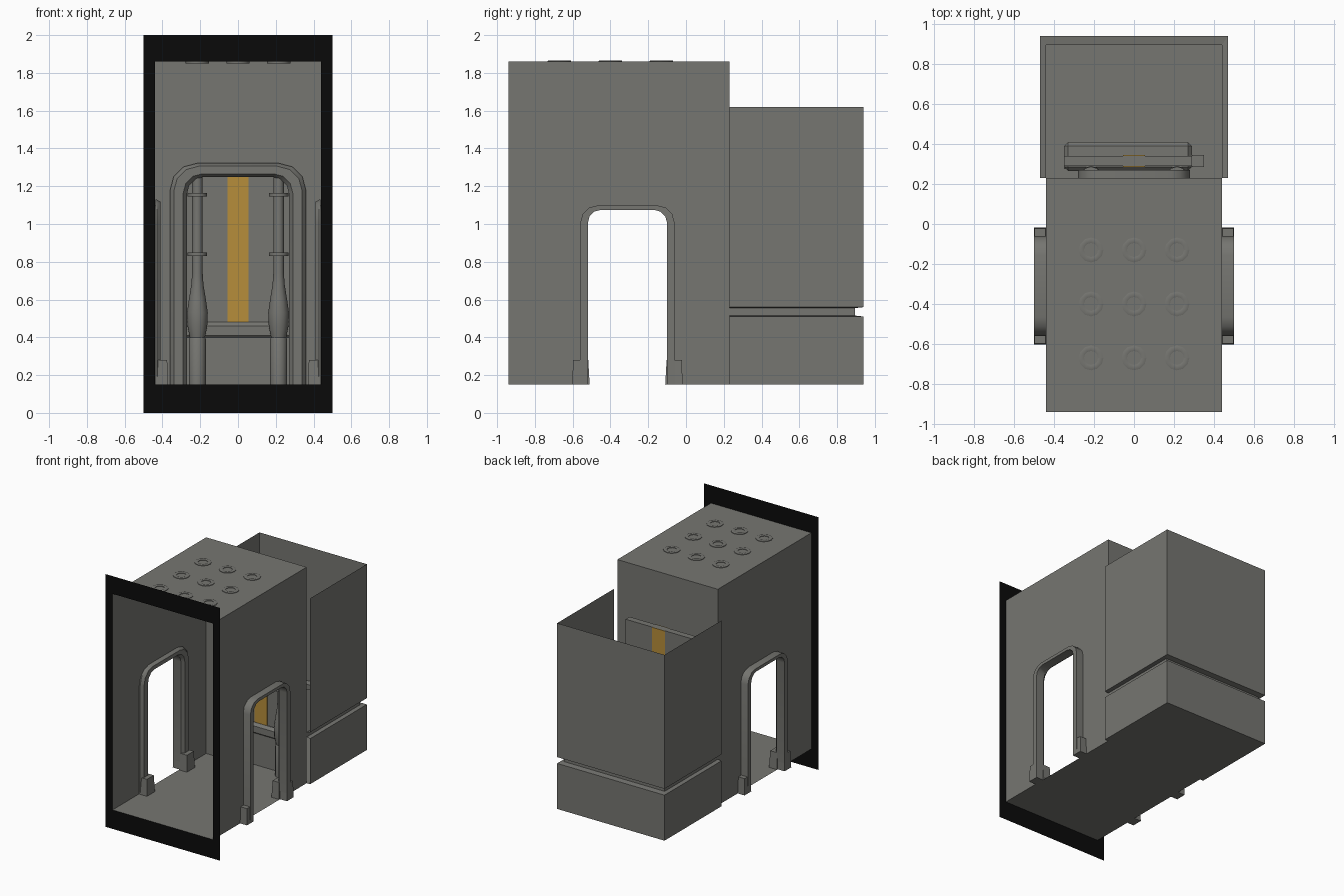
import bpy, bmesh, math
from mathutils import Vector, Matrix

cube = bpy.data.objects.get("Cube")
if cube:
    bpy.data.objects.remove(cube, do_unlink=True)


def material(name, rgb):
    m = bpy.data.materials.new(name)
    m.use_nodes = True
    m.diffuse_color = (*rgb, 1)
    bsdf = m.node_tree.nodes["Principled BSDF"]
    bsdf.inputs["Base Color"].default_value = (*rgb, 1)
    bsdf.inputs["Roughness"].default_value = 0.8
    return m


GREY = material("warm grey", (0.18, 0.18, 0.165))
BLACK = material("black", (0.003, 0.003, 0.003))
ORANGE = material("orange", (0.47, 0.27, 0.043))

FLOOR, ROOF = 0.15, 1.86
FRONT, MID, BACK = -0.94, 0.23, 0.94
ROOM = 0.44
SIDE_DOOR_Y = -0.31


def build(name, bm, mat, smooth=False):
    bmesh.ops.recalc_face_normals(bm, faces=bm.faces)
    me = bpy.data.meshes.new(name)
    bm.to_mesh(me)
    bm.free()
    me.materials.append(mat)
    ob = bpy.data.objects.new(name, me)
    bpy.context.collection.objects.link(ob)
    if smooth:
        bpy.ops.object.select_all(action='DESELECT')
        ob.select_set(True)
        bpy.context.view_layer.objects.active = ob
        bpy.ops.object.shade_smooth_by_angle(angle=math.radians(35))
    return ob


def panel(name, points, mat=GREY):
    bm = bmesh.new()
    bm.faces.new([bm.verts.new(p) for p in points])
    return build(name, bm, mat)


def box(name, x, y, z, mat=GREY, bevel=0.0, taper=1.0):
    bm = bmesh.new()
    bmesh.ops.create_cube(bm, size=1)
    for v in bm.verts:
        k = taper if v.co.z > 0 else 1
        v.co = Vector((sum(x) / 2 + v.co.x * k * (x[1] - x[0]),
                       sum(y) / 2 + v.co.y * k * (y[1] - y[0]),
                       sum(z) / 2 + v.co.z * (z[1] - z[0])))
    if bevel:
        bmesh.ops.bevel(bm, geom=bm.edges[:], offset=bevel, segments=1, affect='EDGES')
    return build(name, bm, mat)


def loft(name, rows, closed=False, smooth=False, mat=GREY):
    """Skin a surface through rows of points."""
    bm = bmesh.new()
    grid = [[bm.verts.new(p) for p in r] for r in rows]
    pairs = list(zip(grid, grid[1:]))
    if closed:
        pairs.append((grid[-1], grid[0]))
    for a, b in pairs:
        for i in range(len(a) - 1):
            bm.faces.new((a[i], a[i + 1], b[i + 1], b[i]))
    return build(name, bm, mat, smooth)


def arch(half, top, r, steps=3):
    """Door outline with rounded top corners, as (across, height)."""
    arc = [math.pi / 2 * i / steps for i in range(steps + 1)]
    right = [(half - r + r * math.cos(a), top - r + r * math.sin(a)) for a in arc]
    right = [(half, FLOOR)] + right
    return right + [(-u, v) for u, v in reversed(right)]


def arch_frame(name, half, top, r, profile, rise, place):
    """Sweep a profile of (outward, depth) around the door outline."""
    rows = [[place(u, v, d) for u, v in arch(half + o, top + o * rise, r + o * 0.6)]
            for o, d in profile]
    return loft(name, rows, closed=True, smooth=True)


def lathe(name, profile, x, y):
    turn = [2 * math.pi * i / 12 for i in range(13)]
    rows = [[(x + r * math.cos(a), y + r * math.sin(a), z) for a in turn] for r, z in profile]
    return loft(name, rows, smooth=True)


# Room shell: floor, roof, back wall with doorway
for name, z in (("room_floor", FLOOR), ("room_roof", ROOF)):
    panel(name, [(-ROOM, FRONT, z), (ROOM, FRONT, z), (ROOM, MID, z), (-ROOM, MID, z)])
wall = [(-ROOM, FLOOR), (-ROOM, ROOF), (ROOM, ROOF), (ROOM, FLOOR)]
panel("room_back_wall", [(u, MID, v) for u, v in wall + arch(0.28, 1.26, 0.1)])

# Black border around the open front
bm = bmesh.new()
outer = [bm.verts.new((x, FRONT, z)) for x, z in ((-.5, 0), (.5, 0), (.5, 2), (-.5, 2))]
inner = [bm.verts.new((x, FRONT, z)) for x, z in
         ((-ROOM, FLOOR), (ROOM, FLOOR), (ROOM, ROOF), (-ROOM, ROOF))]
for i in range(4):
    j = (i + 1) % 4
    bm.faces.new((outer[i], outer[j], inner[j], inner[i]))
build("front_border", bm, BLACK)

# Side walls with doorways, rounded frames and feet
side_outline = [(FRONT, FLOOR), (-0.56, FLOOR), (-0.56, 1.08), (-0.06, 1.08),
                (-0.06, FLOOR), (MID, FLOOR), (MID, ROOF), (FRONT, ROOF)]
side_profile = [(0, 0.06), (0, -0.01), (0.02, -0.03), (0.07, -0.03),
                (0.09, -0.01), (0.09, -0.002), (0.04, -0.002), (0.04, 0.06)]
for side, s in (("left", 1), ("right", -1)):
    panel(side + "_wall", [(s * ROOM, y, z) for y, z in side_outline])
    arch_frame(side + "_door_frame", 0.21, 1.075, 0.07, side_profile, 0.6,
               lambda u, v, d: (s * (ROOM + d), SIDE_DOOR_Y + u, v))
    for end, e in (("back", 1), ("front", -1)):
        y = SIDE_DOOR_Y + e * 0.25
        xs = sorted((s * 0.37, s * (ROOM - 0.002)))
        box(f"{side}_door_foot_{end}", xs, (y - 0.05, y + 0.05), (FLOOR, 0.28), taper=0.85)
        xs = sorted((s * ROOM, s * 0.5))
        box(f"{side}_door_outer_foot_{end}", xs, (y - 0.042, y + 0.042), (FLOOR, 0.28), taper=0.9)

# Rounded frame of the back doorway
back_profile = [(0, 0.04), (0, -0.02), (0.02, -0.045), (0.07, -0.045),
                (0.09, -0.02), (0.09, -0.002), (0.01, 0), (0.01, 0.04)]
arch_frame("back_door_frame", 0.27, 1.25, 0.09, back_profile, 0.8,
           lambda u, v, d: (u, MID + d, v))

# Rear compartment: open-topped shell with a groove around it
levels = [(FLOOR, 0), (0.51, 0), (0.515, 1), (0.555, 1), (0.56, 0), (1.62, 0)]
rows = []
for z, inset in levels:
    x, y = 0.47 - 0.03 * inset, BACK - 0.045 * inset
    rows.append([(-x, MID, z), (-x, y, z), (x, y, z), (x, MID, z)])
loft("rear_shell", rows)
panel("rear_floor", [(-.47, MID, FLOOR), (.47, MID, FLOOR), (.47, BACK, FLOOR), (-.47, BACK, FLOOR)])

# Door slab with orange stripe, sill and handle
box("door_slab", (-0.35, 0.29), (0.29, 0.34), (FLOOR, 1.47))
for name, y in (("door_stripe_front", 0.288), ("door_stripe_back", 0.342)):
    box(name, (-0.055, 0.055), (y - 0.002, y + 0.002), (0.46, 1.47), ORANGE)
box("door_sill", (-0.35, 0.29), (0.265, 0.41), (0.39, 0.48), bevel=0.02)
box("door_sill_base", (-0.35, 0.27), (0.275, 0.36), (FLOOR, 0.4))
box("door_handle", (0.29, 0.35), (0.285, 0.345), (0.9, 1.0))

# Posts beside the doorway, with thick feet and collars
post = [(0.045, FLOOR), (0.045, 0.39), (0.04, 0.4), (0.052, 0.46), (0.055, 0.53), (0.045, 0.6),
        (0.032, 0.68), (0.028, 0.74), (0.028, 1.28)]
for side, x in (("left", 0.215), ("right", -0.215)):
    lathe(side + "_post", post, x, 0.235)
    for i, z in enumerate((0.84, 1.155)):
        ring = [(0.027, z - 0.01), (0.052, z - 0.01), (0.052, z + 0.01), (0.027, z + 0.01)]
        lathe(f"{side}_post_collar_{i + 1}", ring, x, 0.235)

# Roof lamp rings, three by three
ring = [(0.035, -0.008), (0.035, 0.004), (0.042, 0.006), (0.055, 0.006), (0.062, 0.004), (0.062, -0.01),
        (0.035, -0.008)]
for i in range(3):
    for j in range(3):
        lathe(f"roof_ring_{i + 1}_{j + 1}", [(r, ROOF + z) for r, z in ring],
              (i - 1) * 0.215, -0.4 + (j - 1) * 0.27)
